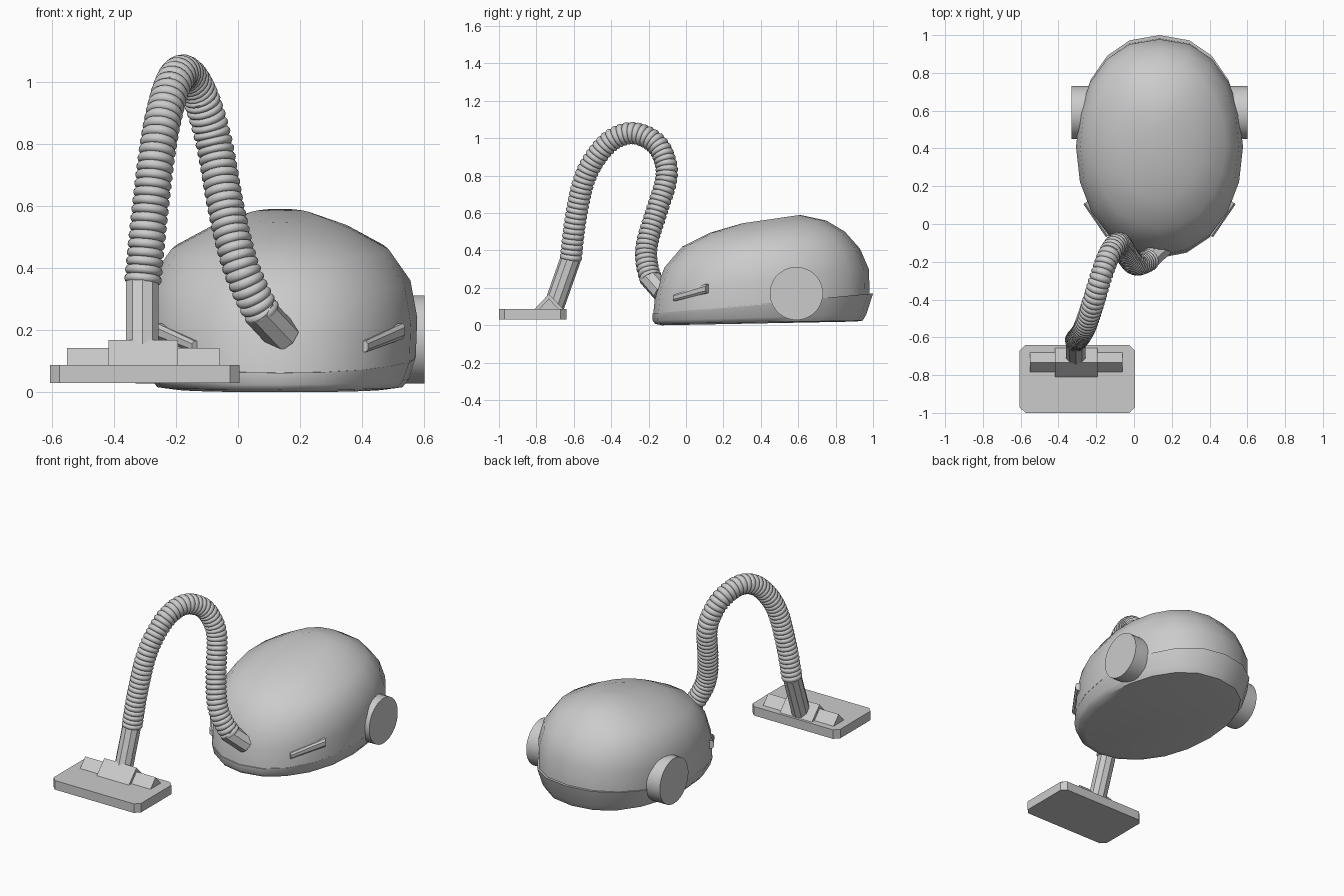
import bpy, bmesh, math
from mathutils import Vector, Matrix

if "Cube" in bpy.data.objects:
    bpy.data.objects.remove(bpy.data.objects["Cube"])

CX = 0.135  # body centre line


def make(name, verts, faces, smooth=None):
    mesh = bpy.data.meshes.new(name)
    mesh.from_pydata([tuple(v) for v in verts], [], faces)
    bm = bmesh.new()
    bm.from_mesh(mesh)
    bmesh.ops.recalc_face_normals(bm, faces=bm.faces)
    bm.to_mesh(mesh)
    bm.free()
    ob = bpy.data.objects.new(name, mesh)
    bpy.context.collection.objects.link(ob)
    if smooth:
        bpy.ops.object.select_all(action='DESELECT')
        bpy.context.view_layer.objects.active = ob
        ob.select_set(True)
        bpy.ops.object.shade_smooth_by_angle(angle=math.radians(smooth))
    return ob


def skin(name, rings, smooth=None):
    """Join equal-length rings into a capped tube."""
    n = len(rings[0])
    verts = [v for r in rings for v in r]
    faces = [(i * n + j, i * n + (j + 1) % n, (i + 1) * n + (j + 1) % n, (i + 1) * n + j)
             for i in range(len(rings) - 1) for j in range(n)]
    faces += [tuple(range(n)), tuple(range(len(verts) - n, len(verts)))]
    return make(name, verts, faces, smooth)


def body_ring(yf, zf, yb, zb, hw, n=20):
    """Tilted oval running from a front point to a back point."""
    out = []
    for i in range(n):
        t = 2 * math.pi * i / n
        c, s = math.cos(t), math.sin(t)
        u = 0.5 - 0.5 * math.copysign(abs(c) ** 0.96, c)
        w = math.copysign(abs(s) ** (0.87 if c < 0 else 0.95), s)
        out.append(Vector((CX + hw * w, yf + (yb - yf) * u, zf + (zb - zf) * u)))
    return out


def tube(name, a, b, r, n):
    a, b = Vector(a), Vector(b)
    q = (b - a).to_track_quat('Z', 'Y')
    ring = [q @ Vector((r * math.cos(2 * math.pi * (i + .5) / n),
                        r * math.sin(2 * math.pi * (i + .5) / n), 0)) for i in range(n)]
    return skin(name, [[p + v for v in ring] for p in (a, b)], 30)


# Body: upper shell and lower shell with flared rear bumper
skin("upper_shell", [body_ring(*r) for r in (
    (-0.175, 0.06, 0.982, 0.16, 0.437),
    (-0.163, 0.18, 0.978, 0.30, 0.442),
    (-0.115, 0.31, 0.93, 0.41, 0.42),
    (-0.02, 0.42, 0.85, 0.50, 0.35),
    (0.13, 0.495, 0.75, 0.56, 0.225),
    (0.30, 0.545, 0.61, 0.59, 0.11))], 45)
skin("lower_shell", [body_ring(*r) for r in (
    (-0.13, 0.0, 0.91, 0.02, 0.34),
    (-0.165, 0.008, 0.945, 0.025, 0.395),
    (-0.178, 0.025, 0.965, 0.06, 0.415),
    (-0.18, 0.062, 1.0, 0.17, 0.438))], 45)

# Wheels and side clips, mirrored about the body centre line
for side, s in (("right", 1), ("left", -1)):
    tube(side + "_wheel", (CX + s * 0.33, 0.59, 0.17), (CX + s * 0.465, 0.59, 0.17), 0.142, 32)
    long = Vector((s * 0.12, 0.175, 0.05))
    out = Vector((s * 0.175, -0.12, 0)).normalized() * 0.022
    mid = Vector((CX + s * 0.325, 0.03, 0.172))
    rings = []
    for k, h in ((-0.5, 0.018), (0.5, 0.025)):
        rings.append([mid + long * k + out * o + Vector((0, 0, z * h))
                      for o, z in ((-1.6, -1), (0.6, -1), (1, -0.5), (1, 0.5), (0.6, 1), (-1.6, 1))])
    skin(side + "_clip", rings)

# Floor head: plate with clipped corners and two ridges
x0, x1, y0, y1, c = -0.605, 0.005, -1.0, -0.64, 0.03
plan = [(x0 + c, y0), (x1 - c, y0), (x1, y0 + c), (x1, y1 - c),
        (x1 - c, y1), (x0 + c, y1), (x0, y1 - c), (x0, y0 + c)]
skin("floor_plate", [[(x, y, z) for x, y in plan] for z in (0.03, 0.087)])
for name, xa, xb, d, top in (("wide_ridge", -0.55, -0.06, 0.058, 0.143),
                             ("centre_ridge", -0.417, -0.193, 0.083, 0.168)):
    skin(name, [[(x, -0.733 - d, 0.08), (x, -0.733, top), (x, -0.733 + d, 0.08)] for x in (xa, xb)])

# Rigid pipe and body connector
tube("head_pipe", (-0.308, -0.71, 0.09), (-0.308, -0.615, 0.36), 0.055, 10)
tube("hose_connector", (0.065, -0.205, 0.265), (0.15, -0.125, 0.175), 0.056, 8)

# Ribbed hose swept along a smooth path
P = [Vector(p) for p in (
    (-.315, -.64, .25), (-.307, -.617, .35), (-.287, -.593, .55), (-.262, -.55, .76), (-.238, -.485, .895),
    (-.208, -.39, .995), (-.175, -.28, 1.027), (-.135, -.17, .98), (-.1, -.115, .89),
    (-.072, -.106, .78), (-.04, -.16, .6), (-.005, -.205, .45), (.03, -.212, .35),
    (.085, -.185, .245), (.15, -.125, .175))]
pts = []
for i in range(1, len(P) - 2):
    a, b, d, e = P[i - 1:i + 3]
    for k in range(40):
        t = k / 40
        pts.append(0.5 * (2 * b + (d - a) * t + (2 * a - 5 * b + 4 * d - e) * t ** 2
                          + (3 * b - a - 3 * d + e) * t ** 3))
dist = [0.0]
for a, b in zip(pts, pts[1:]):
    dist.append(dist[-1] + (b - a).length)
ribs = round(dist[-1] / 0.028)
profile = ((0, 0.05), (0.1, 0.056), (0.35, 0.06), (0.65, 0.06), (0.9, 0.056))
stations = [((i + f) / ribs * dist[-1], r) for i in range(ribs) for f, r in profile]
rings, j, side = [], 0, Vector((1, 0, 0))
for s, r in stations:
    while j < len(pts) - 2 and dist[j + 1] < s:
        j += 1
    p = pts[j].lerp(pts[j + 1], (s - dist[j]) / (dist[j + 1] - dist[j]))
    tan = (pts[min(j + 4, len(pts) - 1)] - pts[max(j - 3, 0)]).normalized()
    side = (side - tan * side.dot(tan)).normalized()
    up = tan.cross(side)
    rings.append([p + r * (side * math.cos(a) + up * math.sin(a))
                  for a in (2 * math.pi * k / 18 for k in range(18))])
skin("hose", rings, 40)
